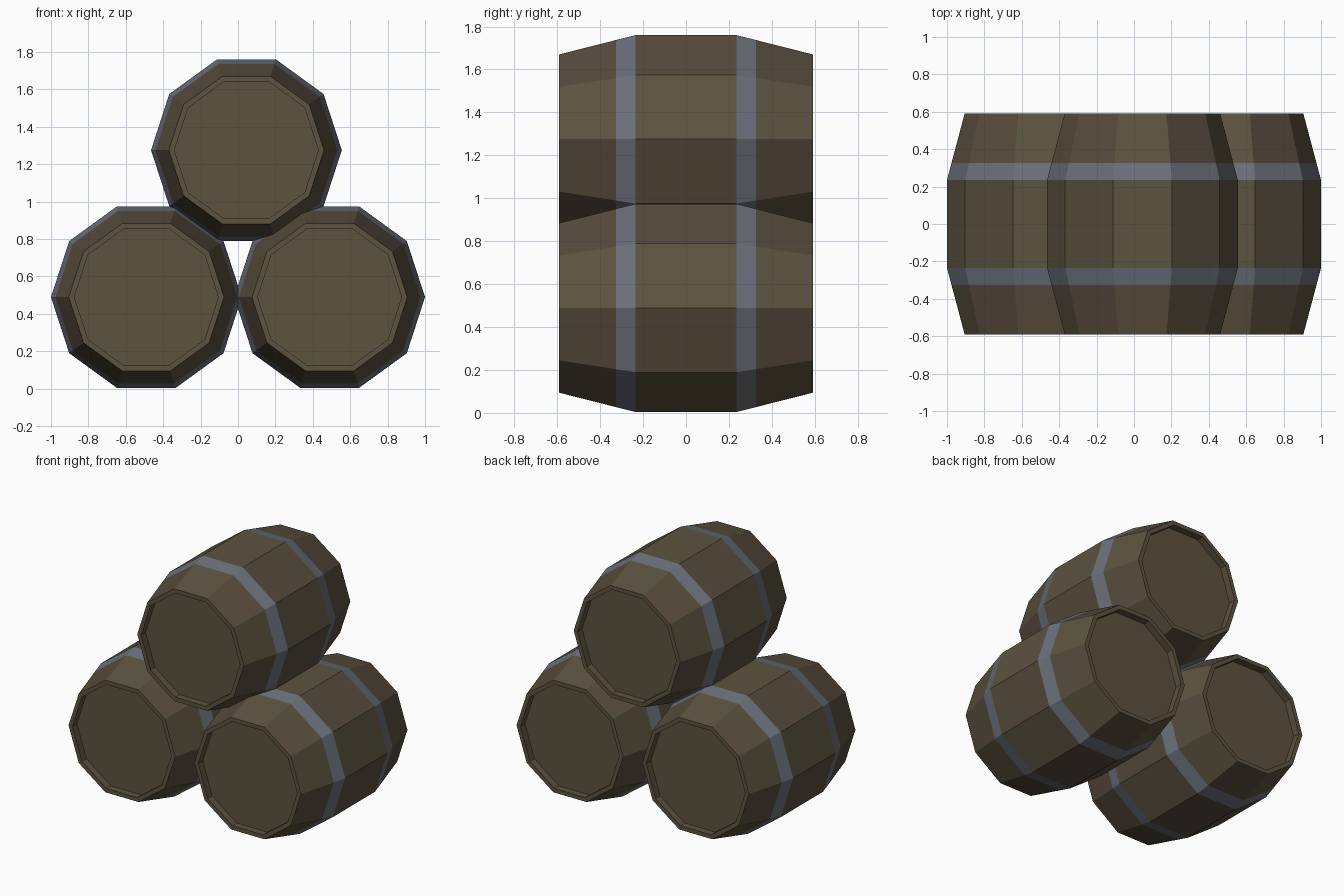
import bpy, bmesh, math

if "Cube" in bpy.data.objects:
    bpy.data.objects.remove(bpy.data.objects["Cube"])

def material(name, rgb):
    m = bpy.data.materials.new(name)
    m.diffuse_color = (*rgb, 1.0)
    m.use_nodes = True
    m.node_tree.nodes["Principled BSDF"].inputs["Base Color"].default_value = m.diffuse_color
    return m

MATS = [material("olive_wood", (0.107, 0.085, 0.050)),
        material("red_brown_wood", (0.095, 0.071, 0.046)),
        material("steel_band", (0.144, 0.160, 0.197))]

SIDES = 10
R_MID, R_END, R_INNER = 0.51, 0.415, 0.385
Y_MID, Y_BAND, Y_END, RECESS = 0.235, 0.327, 0.592, 0.05
R_BAND = R_MID + (R_END - R_MID) * (Y_BAND - Y_MID) / (Y_END - Y_MID)

# half profile (y, radius, kind of strip leading to the next point)
half = [(-Y_END + RECESS, R_INNER), (-Y_END, R_INNER), (-Y_END, R_END),
        (-Y_BAND, R_BAND), (-Y_MID, R_MID)]
PROFILE = half + [(-y, r) for y, r in reversed(half)]
KINDS = ["rim", "rim", "stave", "band", "stave", "band", "stave", "rim", "rim"]

def barrel(name, x, z):
    bm = bmesh.new()
    rings = []
    for y, r in PROFILE:
        rings.append([bm.verts.new((r * math.cos(math.tau * k / SIDES), y,
                                    r * math.sin(math.tau * k / SIDES)))
                      for k in range(SIDES)])
    # staves, bands and rims
    for a, b, kind in zip(rings, rings[1:], KINDS):
        for k in range(SIDES):
            n = (k + 1) % SIDES
            f = bm.faces.new((a[k], a[n], b[n], b[k]))
            f.material_index = {"rim": 0, "band": 2, "stave": k % 2}[kind]
    # recessed lids
    bm.faces.new(rings[0])
    bm.faces.new(rings[-1])
    bmesh.ops.recalc_face_normals(bm, faces=bm.faces)
    me = bpy.data.meshes.new(name)
    bm.to_mesh(me)
    bm.free()
    for m in MATS:
        me.materials.append(m)
    ob = bpy.data.objects.new(name, me)
    ob.location = (x, 0, z)
    bpy.context.collection.objects.link(ob)

# stack: two below, one on top slightly off centre
barrel("left_barrel", -0.49, 0.489)
barrel("right_barrel", 0.49, 0.489)
barrel("top_barrel", 0.045, 1.275)
